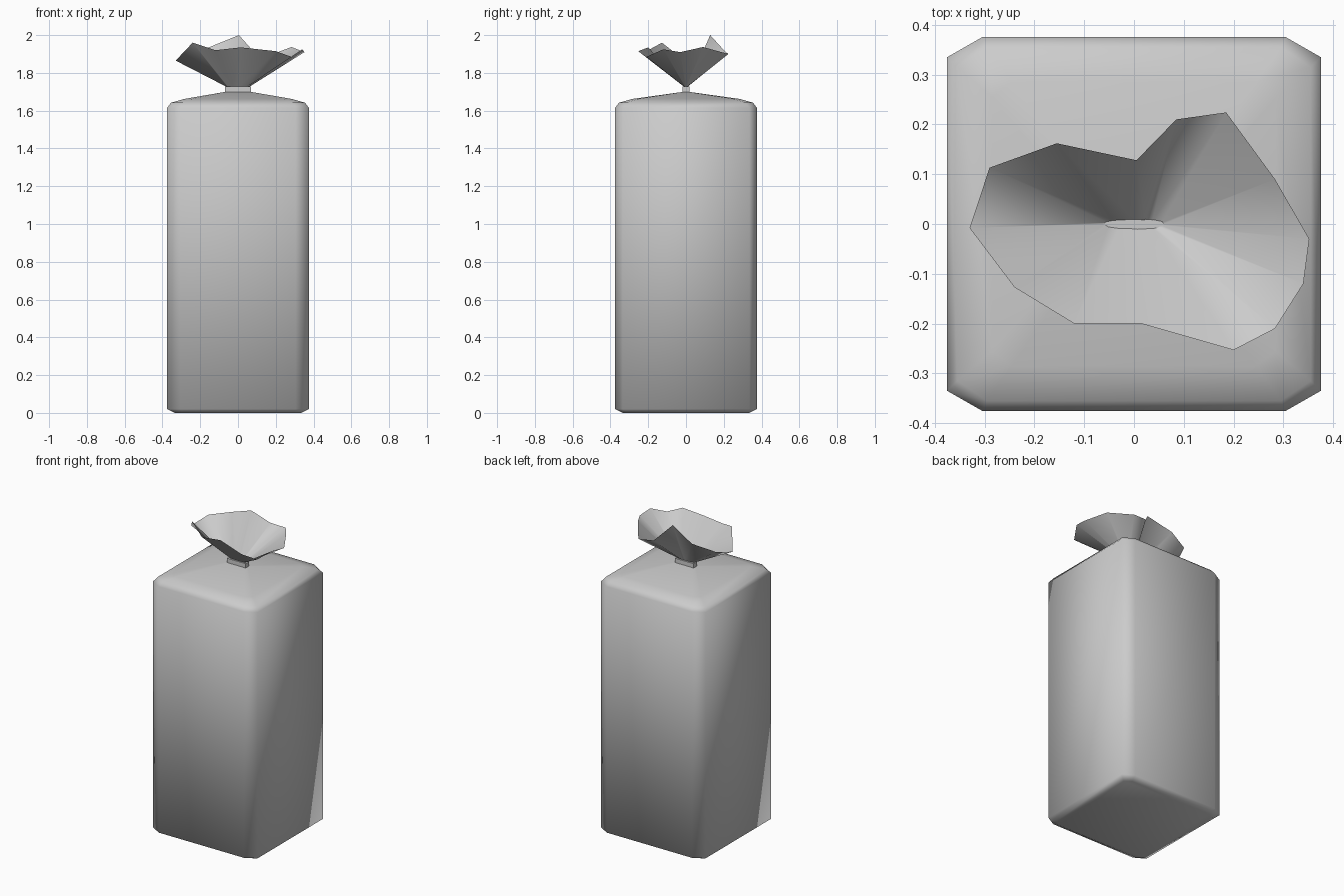
import bpy, bmesh, math

if "Cube" in bpy.data.objects:
    bpy.data.objects.remove(bpy.data.objects["Cube"])


def loft(name, rings, cap_start=False, cap_end=False):
    """Bridge equal-length rings of points into one smooth-shaded skin."""
    bm = bmesh.new()
    loops = [[bm.verts.new(p) for p in ring] for ring in rings]
    n = len(loops[0])
    for a, b in zip(loops, loops[1:]):
        for i in range(n):
            j = (i + 1) % n
            bm.faces.new((a[i], a[j], b[j], b[i]))
    if cap_start:
        bm.faces.new(loops[0][::-1])
    if cap_end:
        bm.faces.new(loops[-1])
    for f in bm.faces:
        f.smooth = True
    me = bpy.data.meshes.new(name)
    bm.to_mesh(me)
    bm.free()
    ob = bpy.data.objects.new(name, me)
    bpy.context.collection.objects.link(ob)
    return ob


def octagon(hx, hy, cx, cy, z):
    """Rectangle of half size hx, hy with its corners cut by cx, cy."""
    q = [(hx, hy - cy), (hx - cx, hy)]
    pts = q + [(-x, y) for x, y in q[::-1]]
    pts += [(-x, -y) for x, y in pts]
    return [(x, y, z) for x, y in pts]


# bag body: square sack with soft edges, pinched to the tie at the top
loft("bag_body", [
    octagon(0.335, 0.335, 0.04, 0.03, 0.0),
    octagon(0.375, 0.375, 0.07, 0.04, 0.02),
    octagon(0.375, 0.375, 0.07, 0.04, 1.615),
    octagon(0.355, 0.355, 0.06, 0.04, 1.642),
    octagon(0.285, 0.285, 0.04, 0.03, 1.662),
    octagon(0.065, 0.012, 0.01, 0.004, 1.70),
], cap_start=True, cap_end=True)

# tie band around the neck
band = loft("neck_tie", [
    [(x, y, z) for x, y in ((0.068, -0.018), (0.068, 0.018),
                            (-0.068, 0.018), (-0.068, -0.018))]
    for z in (1.697, 1.727)], cap_start=True, cap_end=True)
for p in band.data.polygons:
    p.use_smooth = False

# ruffled open mouth flaring out above the tie
rim = [
    (0.352, -0.03, 1.91), (0.283, 0.09, 1.937), (0.185, 0.224, 1.90),
    (0.085, 0.21, 1.91), (0.005, 0.128, 2.0), (-0.155, 0.162, 1.935),
    (-0.29, 0.113, 1.90), (-0.33, -0.008, 1.865), (-0.24, -0.127, 1.96),
    (-0.12, -0.20, 1.92), (0.015, -0.20, 1.935), (0.20, -0.253, 1.915),
    (0.283, -0.21, 1.885), (0.34, -0.12, 1.925),
]
neck = []
for x, y, z in rim:
    a = math.atan2(y, x)
    neck.append((0.058 * math.cos(a), 0.008 * math.sin(a), 1.725))
loft("bag_mouth", [neck, rim])
